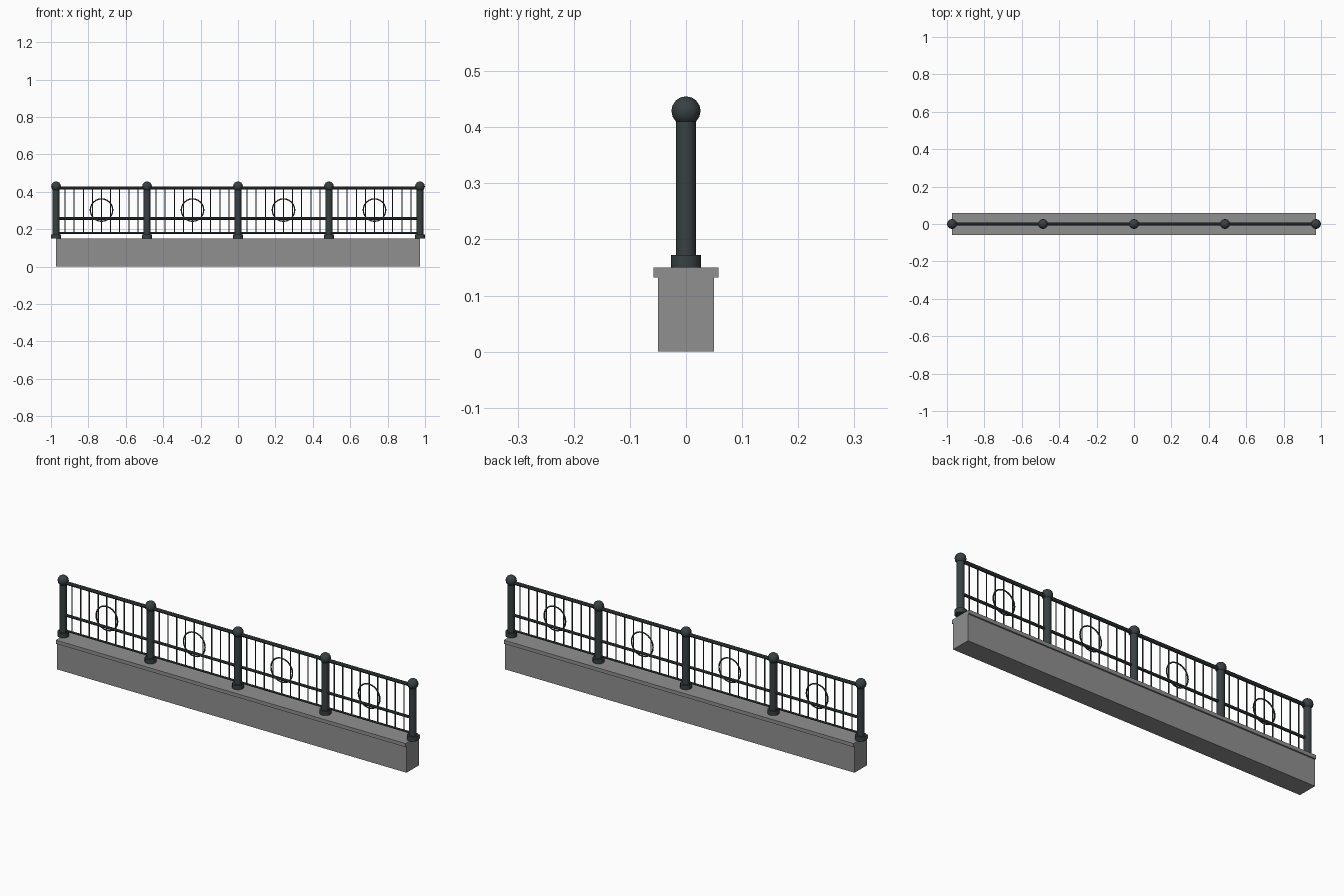
import bpy, math

cube = bpy.data.objects.get("Cube")
if cube:
    bpy.data.objects.remove(cube, do_unlink=True)


def material(name, color):
    m = bpy.data.materials.new(name)
    m.use_nodes = True
    m.diffuse_color = color
    m.node_tree.nodes["Principled BSDF"].inputs["Base Color"].default_value = color
    return m


stone = material("grey stone", (0.28, 0.28, 0.285, 1))
iron = material("dark iron", (0.04, 0.052, 0.053, 1))


def finish(name, mat, smooth=False):
    ob = bpy.context.object
    ob.name = name
    ob.data.materials.append(mat)
    if smooth:
        bpy.ops.object.shade_smooth_by_angle(angle=math.radians(40))
    return ob


def box(name, mat, x, z0, z1, sx, sy):
    bpy.ops.mesh.primitive_cube_add(size=1, location=(x, 0, (z0 + z1) / 2))
    bpy.context.object.scale = (sx, sy, z1 - z0)
    bpy.ops.object.transform_apply(location=False, rotation=False)
    finish(name, mat)


def column(name, x, z0, z1, r, sides=12):
    bpy.ops.mesh.primitive_cylinder_add(vertices=sides, radius=r, depth=z1 - z0,
                                        location=(x, 0, (z0 + z1) / 2))
    finish(name, iron, True)


def rail(name, x, z, r, length):
    bpy.ops.mesh.primitive_cylinder_add(vertices=8, radius=r, depth=length,
                                        location=(x, 0, z), rotation=(0, math.pi / 2, 0))
    finish(name, iron, True)


END = 0.973
BAYS = 4
STEP = 2 * END / BAYS
BARS = 10

# Stone plinth and coping
box("plinth", stone, 0, 0, 0.132, 2 * END, 0.1)
box("coping", stone, 0, 0.132, 0.15, 2 * END, 0.116)

# Posts with collars and ball finials
for i in range(BAYS + 1):
    x = -END + i * STEP
    column(f"post_{i}", x, 0.15, 0.415, 0.0178)
    column(f"post_collar_{i}", x, 0.15, 0.172, 0.027)
    bpy.ops.mesh.primitive_uv_sphere_add(segments=12, ring_count=8, radius=0.026,
                                         location=(x, 0, 0.429))
    finish(f"post_finial_{i}", iron, True)

# Bays: rails, balusters and a ring ornament
for i in range(BAYS):
    x = -END + (i + 0.5) * STEP
    rail(f"top_rail_{i}", x, 0.42, 0.009, STEP)
    rail(f"middle_rail_{i}", x, 0.257, 0.007, STEP)
    rail(f"bottom_rail_{i}", x, 0.18, 0.005, STEP)
    for j in range(1, BARS):
        column(f"baluster_{i}_{j}", x + (j / BARS - 0.5) * STEP, 0.18, 0.42, 0.003, 6)
    bpy.ops.mesh.primitive_torus_add(major_radius=0.06, minor_radius=0.0035,
                                     major_segments=24, minor_segments=6,
                                     location=(x, 0, 0.302), rotation=(math.pi / 2, 0, 0))
    finish(f"ring_{i}", iron, True)
